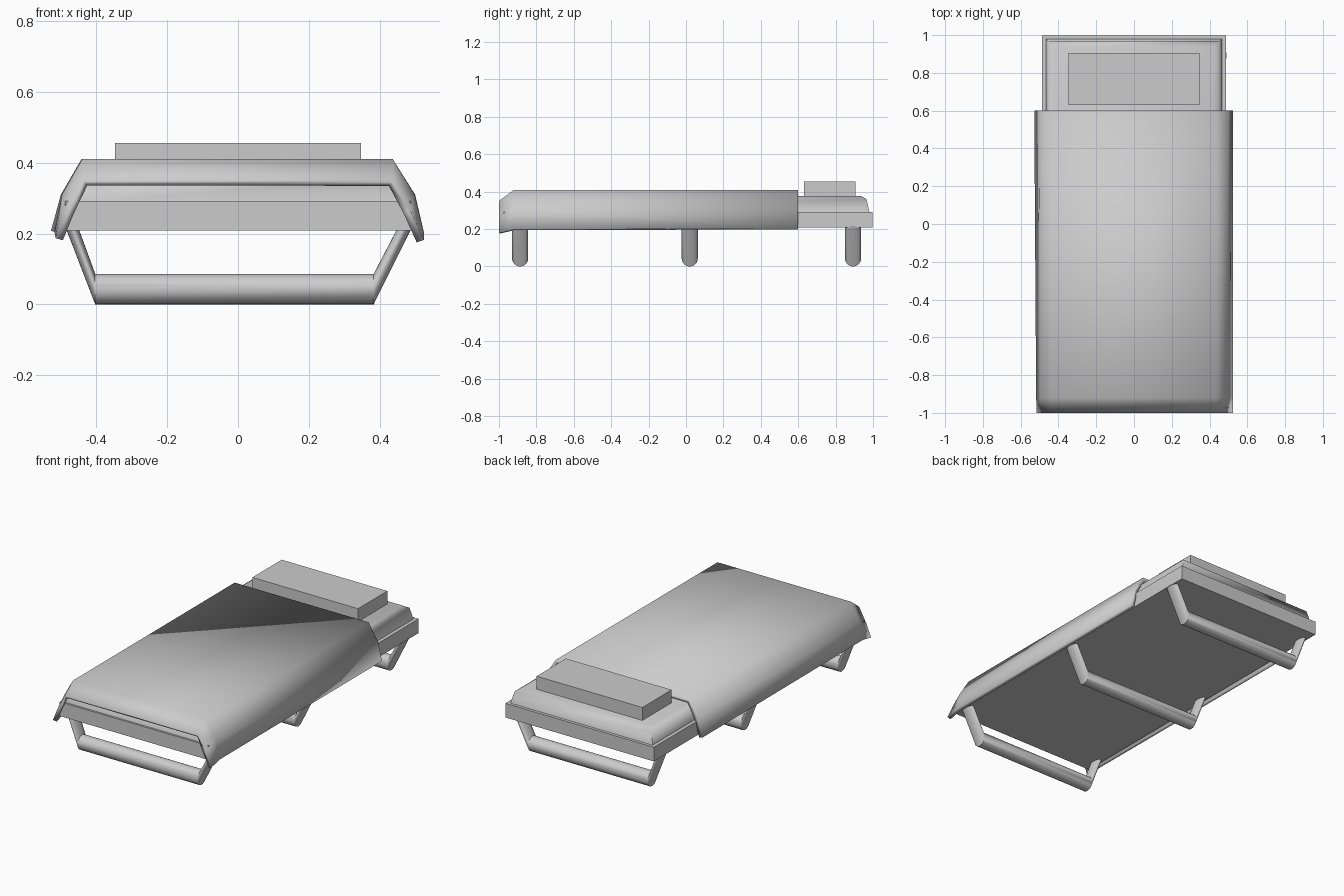
import bpy, bmesh, math

if "Cube" in bpy.data.objects:
    bpy.data.objects.remove(bpy.data.objects["Cube"])


def make(name, verts, faces, smooth=None, recalc=True):
    mesh = bpy.data.meshes.new(name)
    mesh.from_pydata(verts, [], faces)
    if recalc:
        bm = bmesh.new()
        bm.from_mesh(mesh)
        bmesh.ops.recalc_face_normals(bm, faces=bm.faces)
        bm.to_mesh(mesh)
        bm.free()
    ob = bpy.data.objects.new(name, mesh)
    bpy.context.collection.objects.link(ob)
    if smooth:
        bpy.ops.object.select_all(action='DESELECT')
        ob.select_set(True)
        bpy.context.view_layer.objects.active = ob
        bpy.ops.object.shade_smooth_by_angle(angle=math.radians(smooth))
    return ob


def loft(name, rings, smooth=None):
    """Join closed rings of equal length and cap both ends."""
    n = len(rings[0])
    faces = [(i * n + j, i * n + (j + 1) % n, (i + 1) * n + (j + 1) % n, (i + 1) * n + j)
             for i in range(len(rings) - 1) for j in range(n)]
    last = (len(rings) - 1) * n
    faces += [tuple(range(n)), tuple(range(last, last + n))]
    return make(name, [v for r in rings for v in r], faces, smooth)


def rect(x, y0, y1, z):
    return [(-x, y0, z), (x, y0, z), (x, y1, z), (-x, y1, z)]


# Bed frame, mattress and pillow
loft("bed_frame", [rect(0.488, -0.975, 0.998, 0.208), rect(0.488, -0.975, 0.998, 0.292)])
loft("mattress", [rect(0.468, -0.965, 0.982, 0.285),
                  rect(0.45, -0.95, 0.965, 0.36),
                  rect(0.425, -0.92, 0.935, 0.378)], smooth=50)
loft("pillow", [rect(0.347, 0.63, 0.905, 0.365), rect(0.347, 0.63, 0.905, 0.455)])

# Blanket: half-open profile draped over the sides, dipping at the foot end
sections = [
    (-1.0, [(-0.515, 0.187), (-0.483, 0.265), (-0.437, 0.35),
            (0.437, 0.35), (0.487, 0.265), (0.525, 0.182)]),
    (-0.92, [(-0.518, 0.205), (-0.497, 0.31), (-0.44, 0.41),
             (0.437, 0.41), (0.499, 0.31), (0.525, 0.2)]),
    (0.6, [(-0.528, 0.208), (-0.5, 0.31), (-0.442, 0.41),
           (0.437, 0.41), (0.5, 0.31), (0.525, 0.203)]),
]
n = len(sections[0][1])
blanket = make("blanket",
               [(x, y, z) for y, pts in sections for x, z in pts],
               [(i * n + j, i * n + j + 1, (i + 1) * n + j + 1, (i + 1) * n + j)
                for i in range(len(sections) - 1) for j in range(n - 1)],
               smooth=65, recalc=False)
solid = blanket.modifiers.new("thickness", 'SOLIDIFY')
solid.thickness = 0.022
solid.offset = -1


# Legs: three bent tubes running across the underside
def ring(cx, cz, dx, dz, y, r=0.043, count=24):
    return [(cx + dx * math.cos(a), y + r * math.sin(a), cz + dz * math.cos(a))
            for a in (2 * math.pi * k / count for k in range(count))]


for name, y in (("front_leg", -0.887), ("middle_leg", 0.02), ("rear_leg", 0.893)):
    loft(name, [ring(-0.468, 0.215, 0.018, 0.0, y),
                ring(-0.403, 0.043, 0.0, 0.043, y),
                ring(0.383, 0.043, 0.0, 0.043, y),
                ring(0.47, 0.215, -0.02, 0.0, y)], smooth=40)
